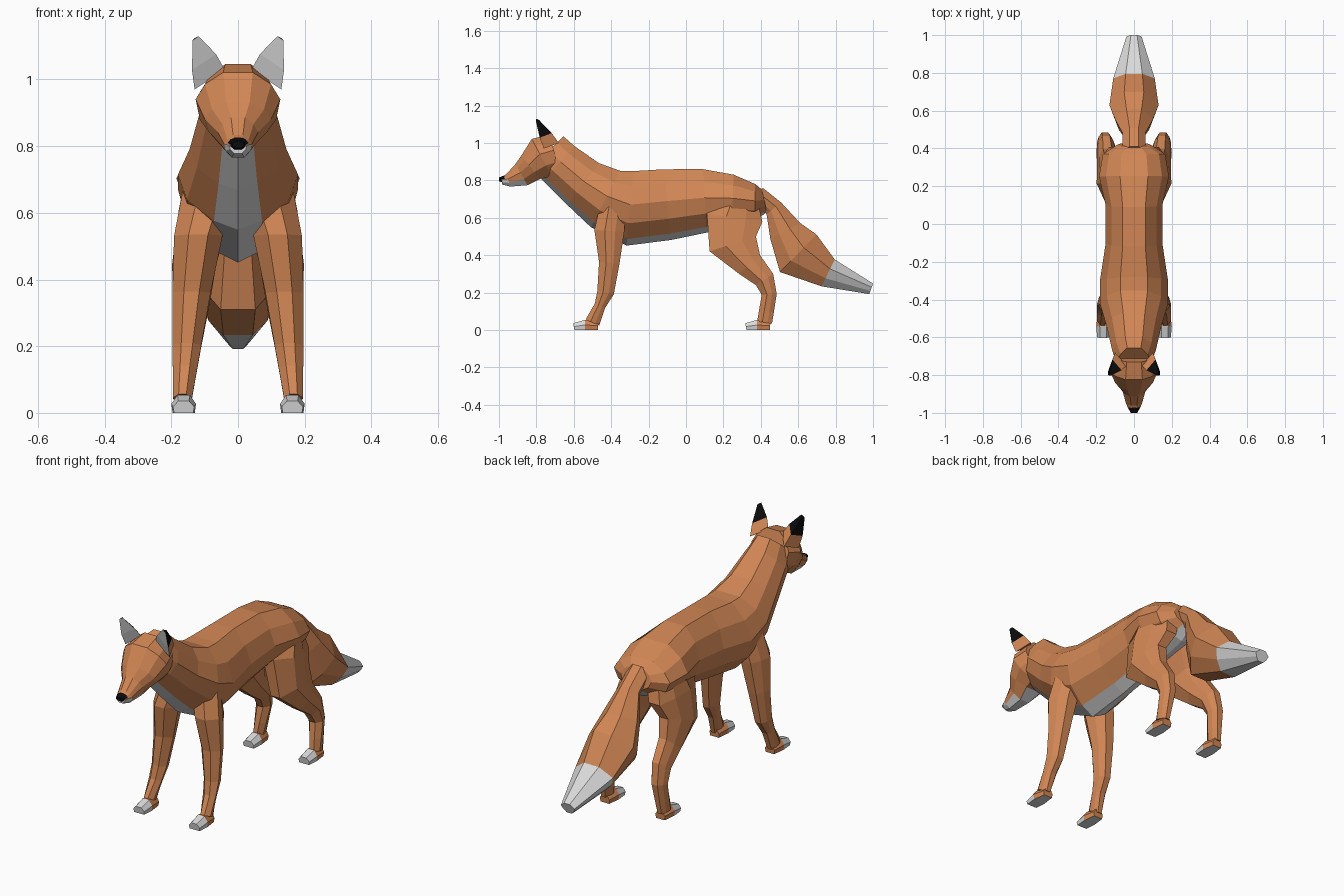
import bpy, bmesh
from mathutils import Vector

cube = bpy.data.objects.get("Cube")
if cube:
    bpy.data.objects.remove(cube)


def material(name, rgb):
    mat = bpy.data.materials.new(name)
    mat.use_nodes = True
    mat.diffuse_color = (*rgb, 1)
    mat.node_tree.nodes["Principled BSDF"].inputs["Base Color"].default_value = (*rgb, 1)
    return mat


MATERIALS = [material("orange_fur", (.64, .24, .09)),
             material("white_fur", (.7, .7, .7)),
             material("black_fur", (.003, .003, .003))]
ORANGE, WHITE, BLACK = range(3)


def build(name, rings, paint):
    """Bridge rings into a closed flat-shaded mesh; paint(ring, band, centre) picks the colour."""
    bm = bmesh.new()
    loops = [[bm.verts.new(point) for point in ring] for ring in rings]
    last = len(loops) - 1
    faces = [(bm.faces.new(loops[0]), 0, -1), (bm.faces.new(loops[last]), last, -1)]
    for i in range(last):
        lower, upper = loops[i], loops[i + 1]
        for j in range(len(lower)):
            # Negative indices close the ring
            k = j + 1 - len(lower)
            faces.append((bm.faces.new((lower[j], lower[k], upper[k], upper[j])), i, j))
    for face, i, j in faces:
        face.material_index = paint(i, j, face.calc_center_median())
    bmesh.ops.recalc_face_normals(bm, faces=bm.faces[:])
    mesh = bpy.data.meshes.new(name)
    bm.to_mesh(mesh)
    bm.free()
    for mat in MATERIALS:
        mesh.materials.append(mat)
    bpy.context.collection.objects.link(bpy.data.objects.new(name, mesh))


def loft(name, profile, stations, paint, centre=lambda z: 0):
    """Sweep a mirrored half profile along stations (y, z, half height, half width)."""
    outline = profile + [(-across, up) for across, up in reversed(profile) if across]
    path = [Vector((centre(z), y, z)) for y, z, height, width in stations]
    rings = []
    for i, (y, z, height, width) in enumerate(stations):
        # Each section stands square to the path
        along = path[min(i + 1, len(path) - 1)] - path[max(i - 1, 0)]
        up_axis = Vector((0, -along.z, along.y)).normalized() * height
        side_axis = Vector((width, 0, 0))
        rings.append([path[i] + side_axis * across + up_axis * up for across, up in outline])
    build(name, rings, paint)


def all_orange(ring, band, centre):
    return ORANGE


def all_black(ring, band, centre):
    return BLACK


# Half profiles (across, up), listed from top to bottom
TRUNK = [(.4, 1), (.8, .6), (1, .1), (.85, -.4), (.4, -.82), (0, -1)]
SKULL = [(.35, 1), (.78, .65), (1, .2), (.9, -.4), (.45, -1)]
LIMB = [(.4, 1), (1, .3), (.8, -.4), (.4, -1)]
PAW = [(.5, 1), (1, 0), (.9, -1)]

# Torso and neck with a pale stripe underneath
loft("body", TRUNK, [
    (-.74, .95, .12, .09),
    (-.68, .89, .125, .115),
    (-.55, .78, .14, .145),
    (-.43, .7, .17, .18),
    (-.3, .65, .2, .18),
    (-.1, .67, .19, .15),
    (.1, .69, .17, .15),
    (.25, .69, .14, .185),
    (.37, .68, .1, .165),
    (.42, .69, .06, .09),
], lambda ring, band, centre: WHITE if band in (4, 5) else ORANGE)

# Head from muzzle to nape, with a pale jaw
loft("head", SKULL, [
    (-.985, .798, .02, .026),
    (-.95, .8, .035, .042),
    (-.88, .83, .065, .06),
    (-.83, .87, .08, .1),
    (-.77, .92, .115, .127),
    (-.7, .94, .11, .11),
], lambda ring, band, centre: WHITE if centre.z < .808 and centre.y < -.8 else ORANGE)

loft("nose", SKULL, [(-1, .805, .01, .018), (-.97, .806, .021, .031)], all_black)

# Bushy tail with a pale tip
loft("tail", LIMB, [
    (.38, .72, .05, .06),
    (.47, .65, .05, .06),
    (.53, .53, .09, .1),
    (.6, .41, .14, .13),
    (.76, .305, .08, .11),
    (.99, .22, .03, .04),
], lambda ring, band, centre: WHITE if ring > 3 else ORANGE)

# Leg paths from ankle to body: y, z, half depth
front_path = [(-.5, .04, .04), (-.46, .13, .03), (-.43, .2, .045),
              (-.41, .36, .055), (-.41, .53, .08), (-.39, .66, .07)]
hind_path = [(.42, .04, .04), (.43, .1, .04), (.445, .19, .04), (.42, .27, .055),
             (.34, .35, .075), (.25, .46, .13), (.26, .6, .15), (.29, .73, .09)]

# Ear base corners (inner, outer, back) and the point they run to
ear_base = [Vector((.04, -.75, 1.03)), Vector((.13, -.76, .97)), Vector((.1, -.68, 1))]
ear_tip = Vector((.13, -.8, 1.13))
ear_root = sum(ear_base, Vector()) / 3


def ear_ring(rise, size, sign):
    middle = ear_root.lerp(ear_tip, rise)
    points = [middle + (corner - ear_root) * size for corner in ear_base]
    return [(sign * p.x, p.y, p.z) for p in points]


def paint_paw(ring, band, centre):
    return WHITE if ring == 0 or band == 2 else ORANGE


def paint_ear(ring, band, centre):
    if band == 0:
        return WHITE
    return BLACK if ring else ORANGE


for side, sign in (("left", 1), ("right", -1)):
    for part, path, toe in (("front", front_path, -.6), ("hind", hind_path, .32)):
        # Legs thicken with height, lean inward and tuck into the body
        loft(f"{side}_{part}_leg", LIMB,
             [(y, z, depth, .025 + .09 * z) for y, z, depth in path],
             all_orange, lambda z: sign * (.17 - .085 * z - max(0, z - .5) * .2))
        loft(f"{side}_{part}_paw", PAW,
             [(toe + back, height, height, width) for back, height, width in
              ((0, .018, .032), (.06, .027, .037), (.13, .022, .028))],
             paint_paw, lambda z: sign * .163)
    build(f"{side}_ear", [ear_ring(rise, size, sign)
                          for rise, size in ((0, 1), (.4, .8), (.95, .2))], paint_ear)
